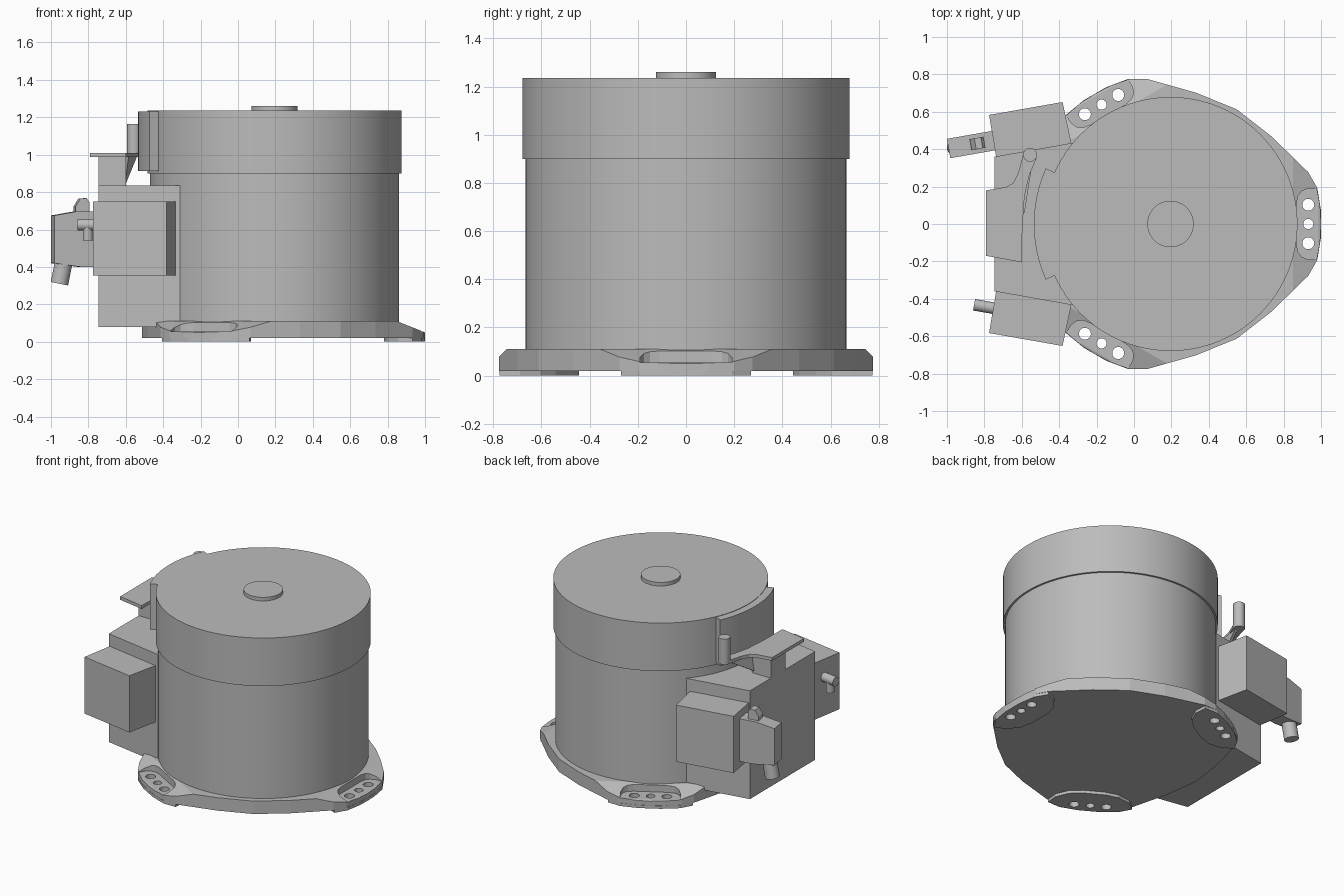
import bpy, bmesh, math
from mathutils import Vector, Matrix

cube = bpy.data.objects.get("Cube")
if cube:
    bpy.data.objects.remove(cube, do_unlink=True)

grey = bpy.data.materials.new("housing grey")
grey.use_nodes = True
grey.diffuse_color = (0.5, 0.5, 0.5, 1)
grey.node_tree.nodes["Principled BSDF"].inputs["Base Color"].default_value = (0.5, 0.5, 0.5, 1)

CX = 0.195                 # drum axis
LOBES = (0, 120, 240)      # mounting foot directions


def polar(r, deg):
    a = math.radians(deg)
    return (CX + r * math.cos(a), r * math.sin(a))


def finish(name, bm):
    bmesh.ops.recalc_face_normals(bm, faces=bm.faces)
    me = bpy.data.meshes.new(name)
    bm.to_mesh(me)
    bm.free()
    me.materials.append(grey)
    ob = bpy.data.objects.new(name, me)
    bpy.context.collection.objects.link(ob)
    return ob


def extrude(points, offset):
    bm = bmesh.new()
    face = bm.faces.new([bm.verts.new(p) for p in points])
    ext = bmesh.ops.extrude_face_region(bm, geom=[face])
    moved = [v for v in ext["geom"] if isinstance(v, bmesh.types.BMVert)]
    bmesh.ops.translate(bm, verts=moved, vec=offset)
    return bm


def prism(name, outline, z0, z1):
    return finish(name, extrude([(x, y, z0) for x, y in outline], (0, 0, z1 - z0)))


def rod(name, p0, p1, r, seg=32):
    p0, p1 = Vector(p0), Vector(p1)
    axis = p1 - p0
    m = Matrix.Translation((p0 + p1) / 2) @ axis.to_track_quat("Z", "Y").to_matrix().to_4x4()
    bm = bmesh.new()
    bmesh.ops.create_cone(bm, cap_ends=True, segments=seg, radius1=r, radius2=r,
                          depth=axis.length, matrix=m)
    return finish(name, bm)


def activate(ob):
    bpy.ops.object.select_all(action="DESELECT")
    ob.select_set(True)
    bpy.context.view_layer.objects.active = ob


def smooth(ob):
    activate(ob)
    bpy.ops.object.shade_smooth_by_angle(angle=math.radians(30))


def cut(ob, cutter):
    activate(ob)
    mod = ob.modifiers.new("cut", "BOOLEAN")
    mod.operation, mod.solver, mod.object = "DIFFERENCE", "EXACT", cutter
    bpy.ops.object.modifier_apply(modifier=mod.name)
    bpy.data.objects.remove(cutter, do_unlink=True)


def on_lobe(points, deg):
    # radial distance and sideways offset to ground coordinates
    c, s = math.cos(math.radians(deg)), math.sin(math.radians(deg))
    return [(CX + d * c - w * s, d * s + w * c) for d, w in points]


def mirrored(half):
    return half + [(d, -w) for d, w in reversed(half)]


# Drum: body, wider lid and centre cap
for name, z0, z1, r in (("drum_body", 0.05, 0.9, 0.666),
                        ("drum_lid", 0.9, 1.235, 0.679),
                        ("centre_cap", 1.23, 1.26, 0.124)):
    smooth(rod(name, (CX, 0, z0), (CX, 0, z1), r, 96))

# Three-lobed flange with planar slopes towards each foot
outline = []
for a in LOBES:
    for da, r in ((-20.6, 0.787), (-14.3, 0.806), (-7, 0.806), (0, 0.805), (7, 0.806),
                  (14.3, 0.806), (20.6, 0.787), (41, 0.715), (60, 0.708), (79, 0.715)):
        outline.append(polar(r, a + da))
bm = extrude([(x, y, 0.02) for x, y in outline], (0, 0, 0.09))
for a in LOBES:
    x, y = polar(0.655, a)
    n = Vector((0.4 * math.cos(math.radians(a)), 0.4 * math.sin(math.radians(a)), 1))
    bmesh.ops.bisect_plane(bm, geom=bm.verts[:] + bm.edges[:] + bm.faces[:],
                           plane_co=(x, y, 0.11), plane_no=n.normalized(), clear_outer=True)
    bmesh.ops.holes_fill(bm, edges=[e for e in bm.edges if e.is_boundary])
flange = finish("base_flange", bm)

# Feet: recessed pocket, pad underneath, three bolt holes
pocket = mirrored([(0.9, 0.19), (0.735, 0.19), (0.70, 0.175), (0.682, 0.15), (0.674, 0.11)])
pad_half = [(0.805, 0.07), (0.785, 0.19), (0.737, 0.27), (0.66, 0.235), (0.605, 0.16), (0.585, 0.07)]
for i, a in enumerate(LOBES):
    cut(flange, prism("pocket_cutter", on_lobe(pocket, a), 0.055, 0.3))
    pad = prism(f"foot_pad_{i + 1}", on_lobe(mirrored(pad_half), a), 0, 0.02)
    for w, r in ((-0.103, 0.032), (0, 0.027), (0.103, 0.032)):
        x, y = on_lobe([(0.737, w)], a)[0]
        for part in (flange, pad):
            cut(part, rod("hole_cutter", (x, y, -0.1), (x, y, 0.3), r, 24))

# Rear housing and its two angled side boxes
prism("rear_housing", [(-0.745, -0.36), (-0.31, -0.437), (-0.31, 0.437), (-0.745, 0.36)], 0.08, 0.835)
for side, s in (("left", 1), ("right", -1)):
    box = [(-0.737, 0.36), (-0.335, 0.432), (-0.382, 0.652), (-0.775, 0.583)]
    prism(f"side_box_{side}", [(x, s * y) for x, y in box], 0.355, 0.75)

# Curved guard behind the lid
arc = [polar(0.73, 180 + k * 3) for k in range(-8, 9)]
inner = [polar(0.675, 180 + k * 3) for k in range(8, -9, -1)]
smooth(prism("lid_guard", arc + inner, 0.912, 1.232))

# Latch: plate, pin, post and gusset
prism("latch_plate", [(-0.79, -0.17), (-0.6, -0.205), (-0.597, -0.02), (-0.585, 0.15),
                      (-0.56, 0.26), (-0.522, 0.35), (-0.535, 0.398), (-0.575, 0.4),
                      (-0.595, 0.36), (-0.62, 0.27), (-0.645, 0.22), (-0.685, 0.197),
                      (-0.79, 0.18)], 0.987, 1.01)
smooth(rod("latch_pin", (-0.556, 0.37, 0.987), (-0.556, 0.37, 1.165), 0.037))
prism("latch_post", [(-0.745, -0.03), (-0.6, -0.03), (-0.6, 0.13), (-0.745, 0.13)], 0.83, 0.99)
finish("latch_gusset", extrude([(-0.56, 0.35, 0.99), (-0.605, 0.06, 0.99), (-0.625, 0.1, 0.832)],
                               (0.02, 0, 0)))

# Angled plug on the left box
tilt = math.radians(10)
back = Vector((-math.cos(tilt), -math.sin(tilt), 0))
across = Vector((math.sin(tilt), -math.cos(tilt), 0))
root = Vector((-0.75, 0.446, 0))


def plug_part(name, profile, width):
    pts = [root + back * u + Vector((0, 0, z)) - across * width / 2 for u, z in profile]
    return finish(name, extrude(pts, across * width))


plug_part("plug_body", [(-0.02, 0.4), (0.10, 0.4), (0.245, 0.42), (0.245, 0.675),
                        (0.12, 0.697), (-0.02, 0.697)], 0.105)
plug_part("plug_latch", [(0.05, 0.69), (0.05, 0.745), (0.065, 0.768), (0.1, 0.765),
                         (0.125, 0.725), (0.125, 0.69)], 0.06)
tip = root + back * 0.2
smooth(rod("plug_cable_gland", (tip.x + 0.02, tip.y, 0.45), (tip.x - 0.008, tip.y, 0.31), 0.047))

# Small tee fitting on the right box
smooth(rod("tee_barrel", (-0.74, -0.452, 0.625), (-0.855, -0.432, 0.625), 0.031))
smooth(rod("tee_stem", (-0.803, -0.441, 0.54), (-0.803, -0.441, 0.625), 0.027))
